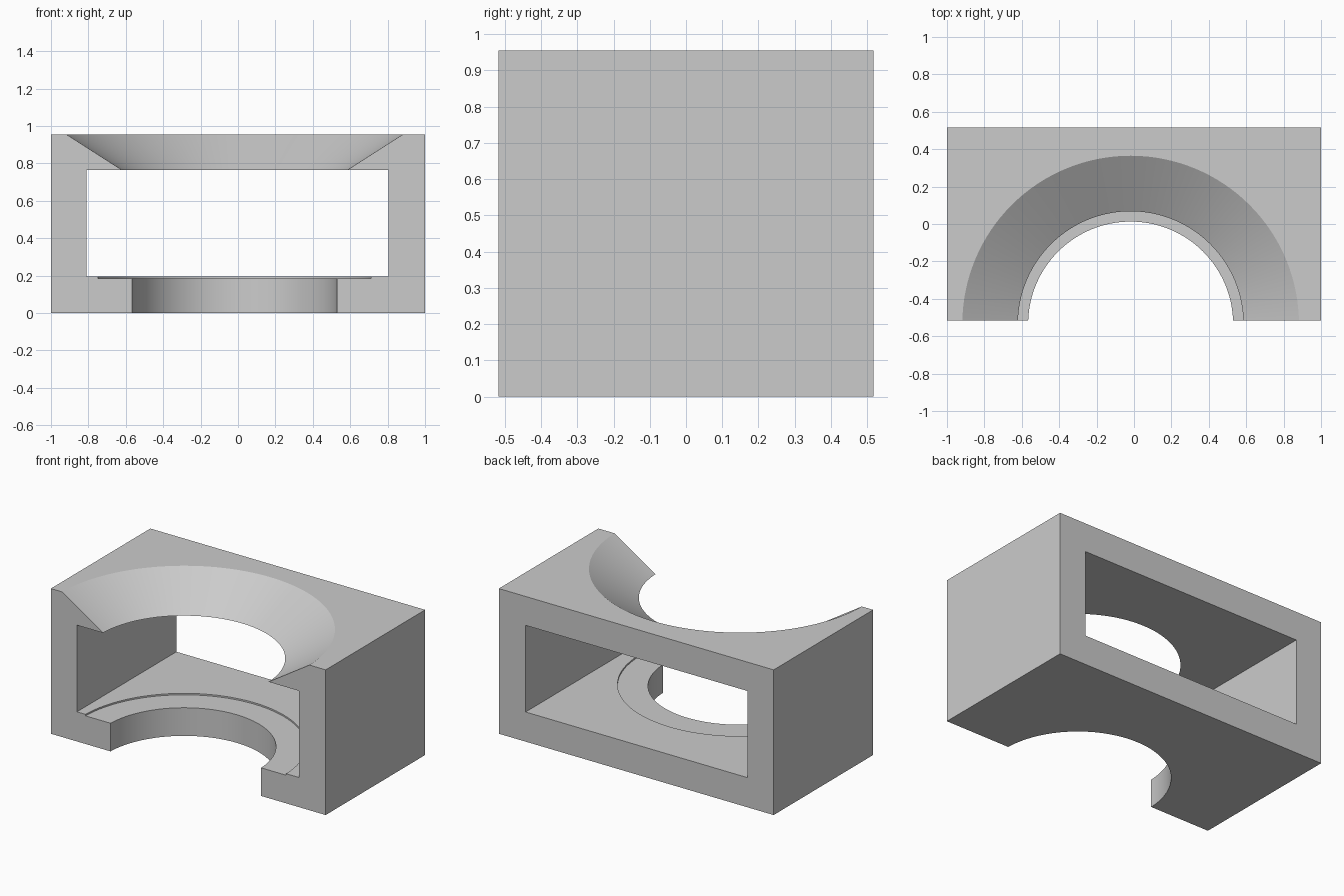
import bpy
from math import radians

if "Cube" in bpy.data.objects:
    bpy.data.objects.remove(bpy.data.objects["Cube"], do_unlink=True)

grey = bpy.data.materials.new("light grey")
grey.use_nodes = True
colour = (0.6, 0.6, 0.6, 1)
grey.diffuse_color = colour
grey.node_tree.nodes["Principled BSDF"].inputs["Base Color"].default_value = colour

HEIGHT = 0.955
DEPTH = 1.034
FLOOR, CEILING = 0.195, 0.765   # inner faces of the tunnel
AXIS = (-0.018, -0.535)         # shared axis of all round cuts


def box(name, x0, x1, depth, z0, z1):
    bpy.ops.mesh.primitive_cube_add(size=1, location=((x0 + x1) / 2, 0, (z0 + z1) / 2))
    ob = bpy.context.object
    ob.name = name
    ob.scale = (x1 - x0, depth, z1 - z0)
    bpy.ops.object.transform_apply(location=True, rotation=False, scale=True)
    ob.data.materials.append(grey)
    return ob


def round_cutter(name, r0, r1, z0, z1):
    bpy.ops.mesh.primitive_cone_add(vertices=128, radius1=r0, radius2=r1, depth=z1 - z0,
                                    location=(*AXIS, (z0 + z1) / 2))
    ob = bpy.context.object
    ob.name = name
    ob.data.materials.append(grey)
    return ob


# Solid block
block = box("housing_block", -1, 1, DEPTH, 0, HEIGHT)

# Funnel wall, extended past both faces at the same slope
slope = (0.90 - 0.603) / (HEIGHT - CEILING)
over = 0.05
cutters = [
    box("tunnel_cutter", -0.81, 0.805, DEPTH + 0.2, FLOOR, CEILING),
    round_cutter("funnel_cutter", 0.603 - over * slope, 0.90 + over * slope,
                 CEILING - over, HEIGHT + over),
    round_cutter("floor_hole_cutter", 0.548, 0.548, -0.1, FLOOR + 0.1),
    round_cutter("recess_cutter", 0.73, 0.73, FLOOR - 0.01, FLOOR + 0.1),
]

# Cut the tunnel, funnel, floor hole and shallow recess
for cutter in cutters:
    cutter.hide_render = True
    mod = block.modifiers.new(cutter.name, "BOOLEAN")
    mod.operation = "DIFFERENCE"
    mod.solver = "EXACT"
    mod.object = cutter
    bpy.ops.object.select_all(action="DESELECT")
    block.select_set(True)
    bpy.context.view_layer.objects.active = block
    bpy.ops.object.modifier_apply(modifier=mod.name)
    bpy.data.objects.remove(cutter, do_unlink=True)

bpy.ops.object.shade_smooth_by_angle(angle=radians(30))
